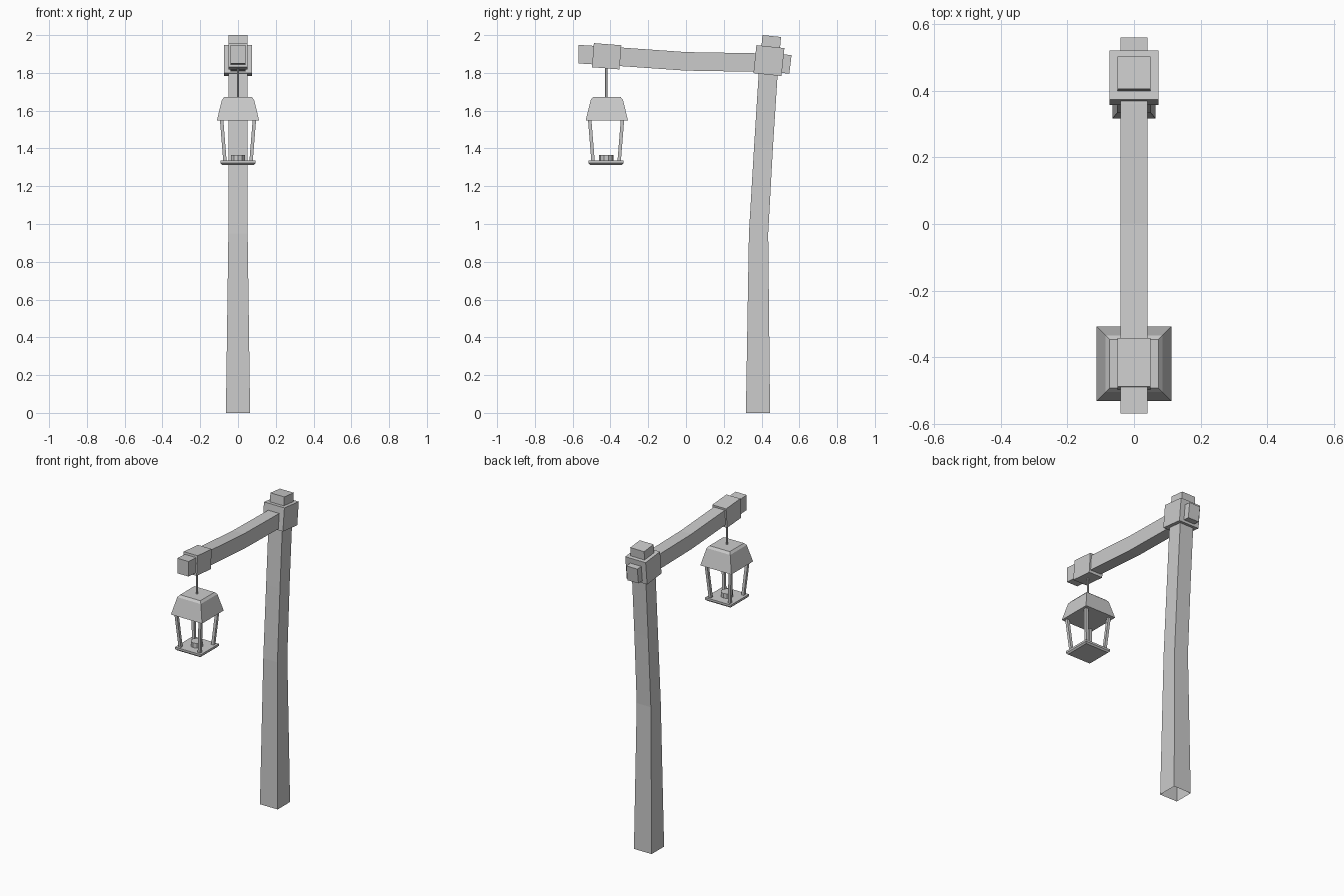
import bpy, bmesh, math
from mathutils import Vector

if "Cube" in bpy.data.objects:
    bpy.data.objects.remove(bpy.data.objects["Cube"])

LY = -0.423  # lantern centre line


def finish(name, bm):
    bmesh.ops.recalc_face_normals(bm, faces=bm.faces)
    me = bpy.data.meshes.new(name)
    bm.to_mesh(me)
    bm.free()
    ob = bpy.data.objects.new(name, me)
    bpy.context.collection.objects.link(ob)
    return ob


def loft(name, sections, cap_start=True):
    """Skin rectangular sections: (centre, half-vector u, half-vector v)."""
    bm = bmesh.new()
    rings = []
    for c, u, v in sections:
        c, u, v = Vector(c), Vector(u), Vector(v)
        rings.append([bm.verts.new(c + u * a + v * b)
                      for a, b in ((-1, -1), (1, -1), (1, 1), (-1, 1))])
    for r, s in zip(rings, rings[1:]):
        for i in range(4):
            j = (i + 1) % 4
            bm.faces.new((r[i], r[j], s[j], s[i]))
    if cap_start:
        bm.faces.new(rings[0])
    bm.faces.new(rings[-1])
    return finish(name, bm)


def level(x, y, z, h):
    return ((x, y, z), (h, 0, 0), (0, h, 0))


def block(name, y, z, size, tilt):
    sx, sy, sz = (s / 2 for s in size)
    c, s = math.cos(tilt), math.sin(tilt)
    up = Vector((0, -s, c)) * sz
    ctr = Vector((0, y, z))
    side, depth = (sx, 0, 0), (0, c * sy, s * sy)
    return loft(name, [(ctr - up, side, depth), (ctr + up, side, depth)])


def cylinder(name, z0, z1, r, n):
    bm = bmesh.new()
    bmesh.ops.create_cone(bm, cap_ends=True, segments=n, radius1=r, radius2=r, depth=z1 - z0)
    bmesh.ops.translate(bm, verts=bm.verts, vec=(0, LY, (z0 + z1) / 2))
    return finish(name, bm)


# Bent, tapering post, open underneath
loft("post", [level(0, 0.381, 0, 0.064), level(0, 0.384, 0.95, 0.051),
              level(0, 0.411, 1.42, 0.050),
              ((0, 0.434, 1.78), (0.05, 0, 0), (0, 0.05, -0.004)),
              ((0, 0.454, 1.995), (0.05, 0, 0), (0, 0.049, -0.005))], cap_start=False)

# Sagging arm: y, z, lean of the section
arm = [(-0.568, 1.899, 0.0), (-0.345, 1.885, 0.003), (0.0, 1.861, 0.002),
       (0.36, 1.855, 0.0), (0.553, 1.846, 0.006)]
loft("arm", [((0, y, z), (0.04, 0, 0), (0, d, 0.049)) for y, z, d in arm])

# Collars where the arm meets the post and the lantern rod
block("post_collar", 0.439, 1.865, (0.147, 0.149, 0.149), math.radians(-6))
block("arm_collar", -0.420, 1.888, (0.1, 0.146, 0.128), math.radians(-4.5))

# Lantern
cylinder("hanging_rod", 1.66, 1.84, 0.007, 6)
loft("lantern_roof", [level(0, LY + 0.004, z, h) for z, h in
                      ((1.548, 0.112), (1.658, 0.085), (1.672, 0.073))])
loft("lantern_base", [level(0, LY, z, h) for z, h in
                      ((1.313, 0.084), (1.322, 0.093), (1.335, 0.093))])
for i, (sx, sy) in enumerate(((-1, -1), (1, -1), (1, 1), (-1, 1))):
    loft(f"lantern_bar_{i + 1}", [level(sx * d, LY + sy * d, z, 0.009)
                                  for z, d in ((1.33, 0.069), (1.555, 0.087))])
cylinder("candle", 1.33, 1.365, 0.038, 10)
